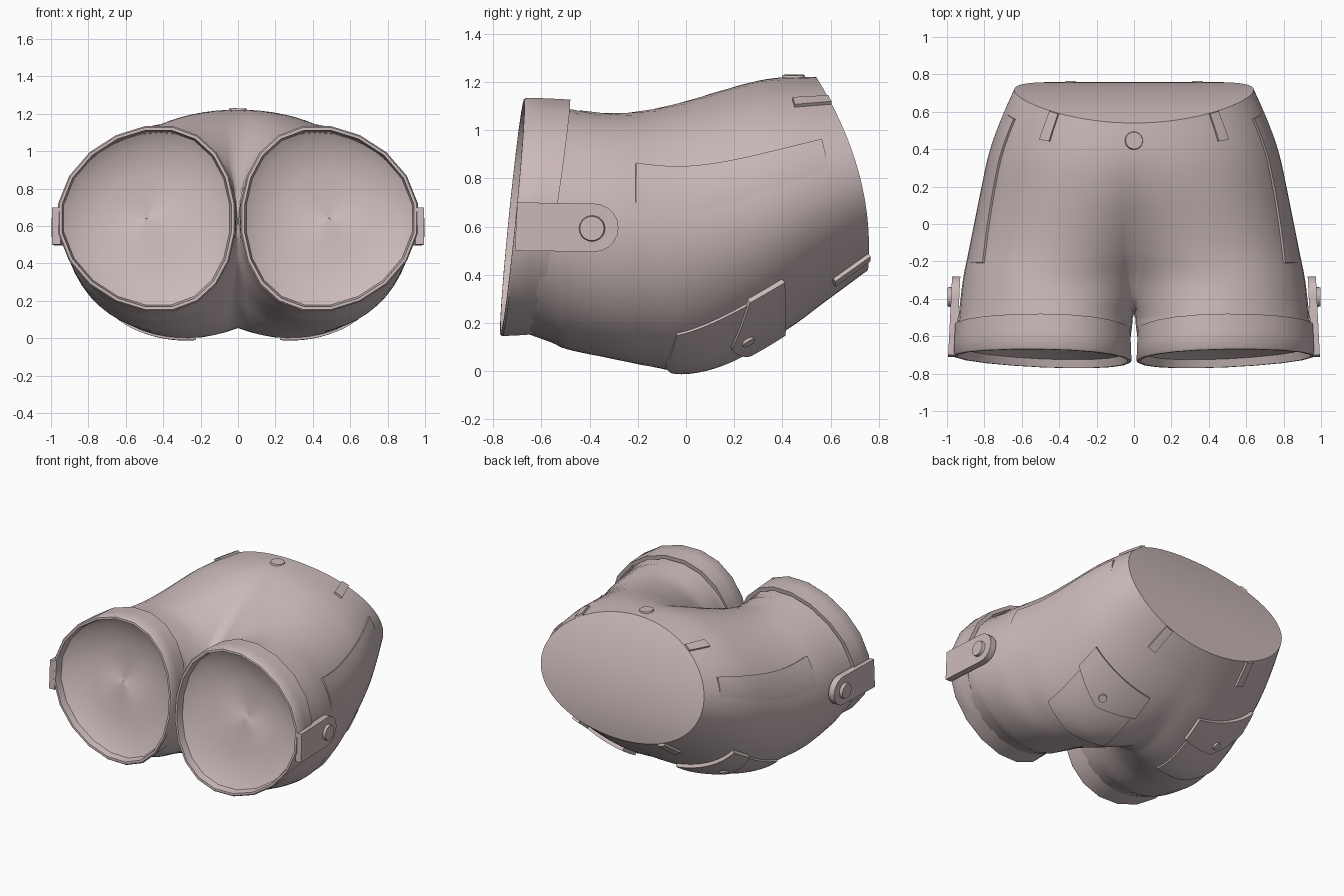
import bpy, bmesh, math
from mathutils import Vector

if "Cube" in bpy.data.objects:
    bpy.data.objects.remove(bpy.data.objects["Cube"])

cloth = bpy.data.materials.new("dusty_pink_cloth")
cloth.diffuse_color = (0.60, 0.49, 0.49, 1)
cloth.use_nodes = True
cloth.node_tree.nodes["Principled BSDF"].inputs["Base Color"].default_value = cloth.diffuse_color

# Half-garment sections from hem to waist:
# y top, y bottom, bend, outer x, tube centre x, z top, z bottom, inward shift
SECTIONS = [
    (-.62, -.70, 0, .945, .485, 1.10, .17, .06),
    (-.53, -.56, 0, .942, .476, 1.09, .12, .05),
    (-.47, -.49, 0, .936, .468, 1.085, .09, .04),
    (-.30, -.30, 0, .915, .42, 1.07, .05, .0),
    (-.15, -.15, 0, .885, .35, 1.085, .02, .0),
    (.00, .00, 0, .855, .27, 1.12, .0, .0),
    (.15, .18, .01, .82, .18, 1.165, .045, .0),
    (.30, .40, .03, .775, .09, 1.205, .16, .0),
    (.42, .58, .05, .715, .03, 1.22, .29, .0),
    (.54, .755, .07, .64, .0, 1.22, .42, .0),
]


def section(t):
    """Smooth interpolation between the sections."""
    n = len(SECTIONS) - 1
    i = min(int(t), n - 1)
    u = t - i
    a, b, c, d = (SECTIONS[max(0, min(n, i + k))] for k in (-1, 0, 1, 2))
    return [.5 * (2 * q + (r - p) * u + (2 * p - 5 * q + 4 * r - s) * u * u
                  + (3 * q - p - 3 * r + s) * u ** 3)
            for p, q, r, s in zip(a, b, c, d)]


def surf(t, f):
    """Cloth point: t runs hem to waist, f runs front centre to back centre."""
    yt, yb, bend, xo, cx, zt, zb, shift = section(t)
    a = xo - cx
    lim = math.acos(-min(1, cx / a))
    th = lim * (1 - 2 * f)
    s = (math.sin(th) + 1) / 2
    x = max(0, cx + a * math.cos(th) - shift * math.sin(th) ** 2)
    if t >= 2 and f in (0, 1):
        x = 0
    return Vector((x, yb + (yt - yb) * s + bend * 4 * s * (1 - s), zb + (zt - zb) * s))


def normal(t, f):
    e = .02
    du = surf(min(9, t + e), f) - surf(t - e, f)
    dv = surf(t, min(1, f + e)) - surf(t, f - e)
    n = dv.cross(du).normalized()
    out = surf(t, f) - Vector((section(t)[4], surf(t, f).y, .62))
    return n if n.dot(out) > 0 else -n


def finish(name, bm, mirror=True, angle=40):
    bmesh.ops.remove_doubles(bm, verts=bm.verts, dist=.0005)
    bmesh.ops.recalc_face_normals(bm, faces=bm.faces)
    me = bpy.data.meshes.new(name)
    bm.to_mesh(me)
    bm.free()
    me.materials.append(cloth)
    ob = bpy.data.objects.new(name, me)
    bpy.context.collection.objects.link(ob)
    if mirror:
        m = ob.modifiers.new("mirror", 'MIRROR')
        m.merge_threshold = .002
    bpy.ops.object.select_all(action='DESELECT')
    ob.select_set(True)
    bpy.context.view_layer.objects.active = ob
    bpy.ops.object.shade_smooth_by_angle(angle=math.radians(angle))
    return ob


def loft(bm, rows, close=False):
    vs = [[bm.verts.new(p) for p in r] for r in rows]
    for r, q in zip(vs, vs[1:]):
        n = len(r)
        for i in range(n if close else n - 1):
            j = (i + 1) % n
            bm.faces.new((r[i], r[j], q[j], q[i]))
    return vs


def patch(name, t0, t1, f0, f1, off, point=0, n=12):
    """Raised cloth panel following the surface; off(u) is its height."""
    bm = bmesh.new()
    rows = []
    for i in range(n + 1):
        v = i / n
        f = f0 + (f1 - f0) * v
        lo = t0 - point * (1 - abs(2 * v - 1))
        ts = [lo + (t1 - lo) * j / n for j in range(n + 1)]
        top = [surf(t, f) + normal(t, f) * off(v) for t in ts]
        low = [surf(t, f) - normal(t, f) * .02 for t in (ts[0], ts[-1])]
        rows.append([low[0]] + top + [low[1]])
    # side walls
    for k, f in ((0, f0), (-1, f1)):
        lo = t0
        base = [surf(lo + (t1 - lo) * j / n, f) - normal(lo + (t1 - lo) * j / n, f) * .02
                for j in range(n + 1)]
        base = [base[0]] + base + [base[-1]]
        loft(bm, [base, rows[k]])
    loft(bm, rows)
    bmesh.ops.dissolve_degenerate(bm, dist=.0001, edges=bm.edges)
    return finish(name, bm)


def disc(name, centre, axis, r, depth, mirror=True):
    bm = bmesh.new()
    bmesh.ops.create_cone(bm, cap_ends=True, segments=20, radius1=r,
                          radius2=r * .9, depth=depth)
    q = Vector((0, 0, 1)).rotation_difference(axis)
    for v in bm.verts:
        v.co = q @ v.co + Vector(centre)
    return finish(name, bm, mirror, 30)


# Main body, with the waist closed by a ruled surface
bm = bmesh.new()
N = 36
rows = [[surf(t / 4, i / N) for i in range(N + 1)] for t in range(0, 37)]
loft(bm, rows)
rim = rows[-1]
loft(bm, [rim] + [[Vector((p.x * k, p.y, p.z)) for p in rim] for k in (.66, .33, 0)])
bmesh.ops.dissolve_degenerate(bm, dist=.0001, edges=bm.edges)
finish("shorts_body", bm)


# Turned-up leg cuffs with a shallow recessed end
def cuff_ring(scale, back, a=.48, h=.5, n=20):
    pts = []
    for i in range(n):
        th = 2 * math.pi * (i + .5) / n
        c, s = math.cos(th), math.sin(th)
        x = .49 + scale * (a * c - .07 * s * s)
        z = .64 + scale * h * s
        y = -.72 + .05 * s * scale + .015 * c * scale
        pts.append(Vector((x, y + back * (1 + .15 * s), z)))
    return pts


bm = bmesh.new()
loft(bm, [cuff_ring(.93, .165), cuff_ring(.985, .165), cuff_ring(.995, .08),
          cuff_ring(1, .01), cuff_ring(.985, 0), cuff_ring(.955, .0),
          cuff_ring(.935, .05), cuff_ring(.8, .09), cuff_ring(.5, .12),
          cuff_ring(.2, .13), cuff_ring(.001, .13)], True)
finish("leg_cuff", bm)

# Side straps with rounded ends and their buttons
bm = bmesh.new()
outline = [(-.71, .50), (-.70, .70)]
outline += [(-.38 + .1 * math.cos(math.radians(d)), .595 + .1 * math.sin(math.radians(d)))
            for d in range(90, -91, -18)]
loft(bm, [[Vector((x - .05 * (y + .71), y, z)) for y, z in outline] for x in (.95, .994)], True)
bm.verts.ensure_lookup_table()
k = len(outline)
bm.faces.new(bm.verts[:k])
bm.faces.new(bm.verts[k:])
finish("cuff_strap", bm)
disc("strap_button", (.982, -.39, .592), Vector((1, 0, 0)), .056, .03)

# Side pocket edges: raised at the front, sinking into the cloth behind
patch("side_pocket", 3.6, 8.3, .37, .52, lambda v: .012 - .022 * v)

# Back pockets, flaps and flap buttons
patch("back_pocket", 4.75, 6.9, .69, .90, lambda v: .012, .3)
patch("pocket_flap", 6.35, 7.0, .68, .91, lambda v: .024, .35)
disc("flap_button", surf(6.3, .795) + normal(6.3, .795) * .025, normal(6.3, .795), .03, .02)

# Belt loops
patch("front_belt_loop", 7.9, 8.97, .215, .245, lambda v: .014, 0, 4)
patch("back_belt_loop", 8.15, 8.97, .81, .84, lambda v: .016, 0, 4)

# Waist button
disc("waist_button", surf(8.2, 0) + Vector((0, 0, .001)), normal(8.2, .03), .05, .014, False)
